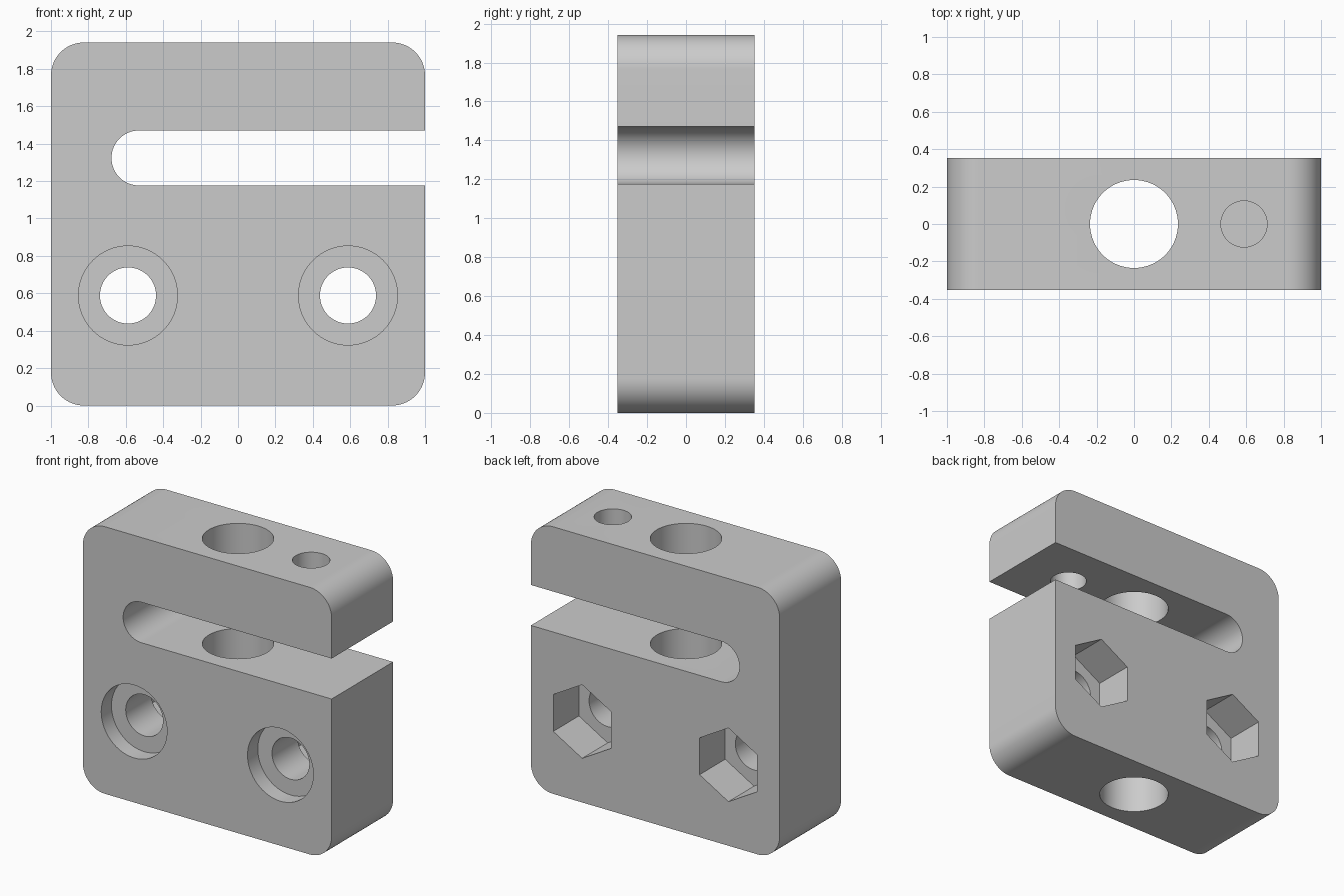
import bpy, bmesh, math
from mathutils import Matrix

cube = bpy.data.objects.get("Cube")
if cube:
    bpy.data.objects.remove(cube, do_unlink=True)

U = 2 / 34                      # one design unit
W, D, H = 34 * U, 12 * U, 33 * U
CORNER = 3 * U
SLOT_R, SLOT_Z, SLOT_X = 2.5 * U, 22.5 * U, -9 * U
BOLT_X, BOLT_Z = 10 * U, 10 * U

grey = bpy.data.materials.new("light grey")
grey.use_nodes = True
colour = (0.6, 0.6, 0.6, 1)
grey.diffuse_color = colour
grey.node_tree.nodes["Principled BSDF"].inputs["Base Color"].default_value = colour


def arc(cx, cz, r, start, end, steps):
    angles = [math.radians(start + (end - start) * i / steps) for i in range(steps + 1)]
    return [(cx + r * math.cos(a), cz + r * math.sin(a)) for a in angles]


def new_object(name, bm):
    bmesh.ops.recalc_face_normals(bm, faces=bm.faces)
    mesh = bpy.data.meshes.new(name)
    bm.to_mesh(mesh)
    bm.free()
    mesh.materials.append(grey)
    obj = bpy.data.objects.new(name, mesh)
    bpy.context.collection.objects.link(obj)
    return obj


def cutter(name, radius, start, end, x, other, axis, sides=64):
    """Prism running from start to end along y or z."""
    bm = bmesh.new()
    bmesh.ops.create_cone(bm, cap_ends=True, segments=sides, radius1=radius,
                          radius2=radius, depth=end - start)
    mid = (start + end) / 2
    if axis == "Y":
        place = Matrix.Translation((x, mid, other)) @ Matrix.Rotation(math.pi / 2, 4, "X")
    else:
        place = Matrix.Translation((x, other, mid))
    bm.transform(place)
    obj = new_object(name, bm)
    obj.hide_render = True
    return obj


# Clamp body: rounded plate profile with a slot open on one side
right, left = W / 2, -W / 2
ix, iz = W / 2 - CORNER, H - CORNER
outline = arc(ix, CORNER, CORNER, -90, 0, 16)
outline += [(right, SLOT_Z - SLOT_R)]
outline += arc(SLOT_X, SLOT_Z, SLOT_R, 270, 90, 32)
outline += [(right, SLOT_Z + SLOT_R)]
outline += arc(ix, iz, CORNER, 0, 90, 16)
outline += arc(-ix, iz, CORNER, 90, 180, 16)
outline += arc(-ix, CORNER, CORNER, 180, 270, 16)

bm = bmesh.new()
face = bm.faces.new([bm.verts.new((x, -D / 2, z)) for x, z in outline])
swept = bmesh.ops.extrude_face_region(bm, geom=[face])
bmesh.ops.translate(bm, vec=(0, D, 0),
                    verts=[v for v in swept["geom"] if isinstance(v, bmesh.types.BMVert)])
body = new_object("clamp_body", bm)

# Vertical rod bore and the clamp screw hole in the upper arm
cutters = [
    cutter("rod_bore", 4 * U, -0.1, H + 0.1, 0, 0, "Z"),
    cutter("clamp_screw_hole", 2.1 * U, SLOT_Z, H + 0.1, BOLT_X, 0, "Z"),
]
# Bolt holes: round recess in front, hexagonal nut pocket behind
for side, x in (("left", BOLT_X), ("right", -BOLT_X)):
    cutters += [
        cutter(side + "_bolt_hole", 2.55 * U, -D, D, x, BOLT_Z, "Y"),
        cutter(side + "_bolt_recess", 4.5 * U, -D, -D / 2 + 2 * U, x, BOLT_Z, "Y"),
        cutter(side + "_nut_pocket", 4.55 * U, D / 2 - 5 * U, D, x, BOLT_Z, "Y", sides=6),
    ]

bpy.ops.object.select_all(action="DESELECT")
bpy.context.view_layer.objects.active = body
body.select_set(True)
for c in cutters:
    mod = body.modifiers.new(c.name, "BOOLEAN")
    mod.operation, mod.solver, mod.object = "DIFFERENCE", "EXACT", c
    bpy.ops.object.modifier_apply(modifier=mod.name)
for c in cutters:
    bpy.data.objects.remove(c, do_unlink=True)

bpy.ops.object.shade_smooth_by_angle(angle=math.radians(30))
